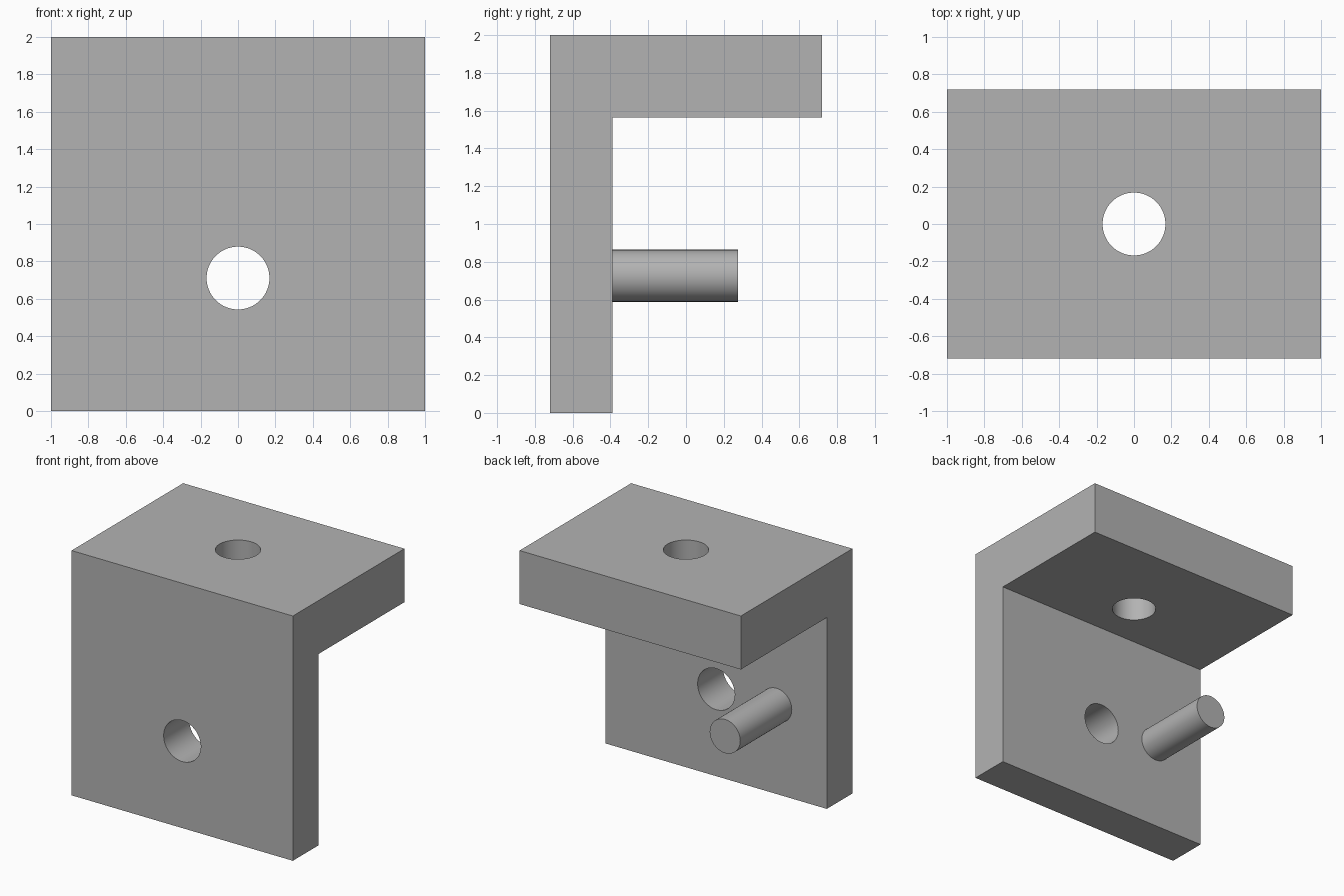
import bpy
from math import pi, radians

if "Cube" in bpy.data.objects:
    bpy.data.objects.remove(bpy.data.objects["Cube"], do_unlink=True)

# Single grey finish
grey = bpy.data.materials.new("plain_grey")
grey.use_nodes = True
colour = (0.45, 0.45, 0.45, 1)
grey.diffuse_color = colour
grey.node_tree.nodes["Principled BSDF"].inputs["Base Color"].default_value = colour

WIDTH = 2.0
FRONT, BACK = -0.72, 0.72
PLATE_BACK, SHELF_BOTTOM, TOP = -0.39, 1.563, 2.0
HOLE_RADIUS = 0.168


def cylinder(name, radius, length, location, along_y):
    bpy.ops.mesh.primitive_cylinder_add(
        vertices=64, radius=radius, depth=length, location=location,
        rotation=(pi / 2 if along_y else 0, 0, 0))
    obj = bpy.context.object
    obj.name = name
    obj.data.materials.append(grey)
    return obj


def smooth(obj):
    bpy.ops.object.select_all(action='DESELECT')
    obj.select_set(True)
    bpy.context.view_layer.objects.active = obj
    bpy.ops.object.shade_smooth_by_angle(angle=radians(30))


# Angle bracket: an L profile extruded across the width
profile = [(FRONT, 0), (PLATE_BACK, 0), (PLATE_BACK, SHELF_BOTTOM),
           (BACK, SHELF_BOTTOM), (BACK, TOP), (FRONT, TOP)]
n = len(profile)
verts = [(x, y, z) for x in (-WIDTH / 2, WIDTH / 2) for y, z in profile]
faces = [tuple(reversed(range(n))), tuple(range(n, 2 * n))]
faces += [(i, (i + 1) % n, (i + 1) % n + n, i + n) for i in range(n)]
mesh = bpy.data.meshes.new("bracket")
mesh.from_pydata(verts, [], faces)
mesh.materials.append(grey)
bracket = bpy.data.objects.new("bracket", mesh)
bpy.context.collection.objects.link(bracket)

# Through holes in the upright plate and the top shelf
cutters = [
    cylinder("plate_hole_cutter", HOLE_RADIUS, 0.6, (0, (FRONT + PLATE_BACK) / 2, 0.711), True),
    cylinder("shelf_hole_cutter", HOLE_RADIUS, 0.8, (0, 0, (SHELF_BOTTOM + TOP) / 2), False),
]
bpy.context.view_layer.objects.active = bracket
for cutter in cutters:
    cutter.hide_render = True
    mod = bracket.modifiers.new("hole", 'BOOLEAN')
    mod.operation = 'DIFFERENCE'
    mod.solver = 'EXACT'
    mod.object = cutter
    bpy.ops.object.modifier_apply(modifier=mod.name)
    bpy.data.objects.remove(cutter, do_unlink=True)
smooth(bracket)

# Locating pin on the back of the upright plate, seated slightly into it
pin_start, pin_end = PLATE_BACK - 0.02, 0.275
pin = cylinder("locating_pin", 0.138, pin_end - pin_start,
               (-0.545, (pin_start + pin_end) / 2, 0.726), True)
smooth(pin)
